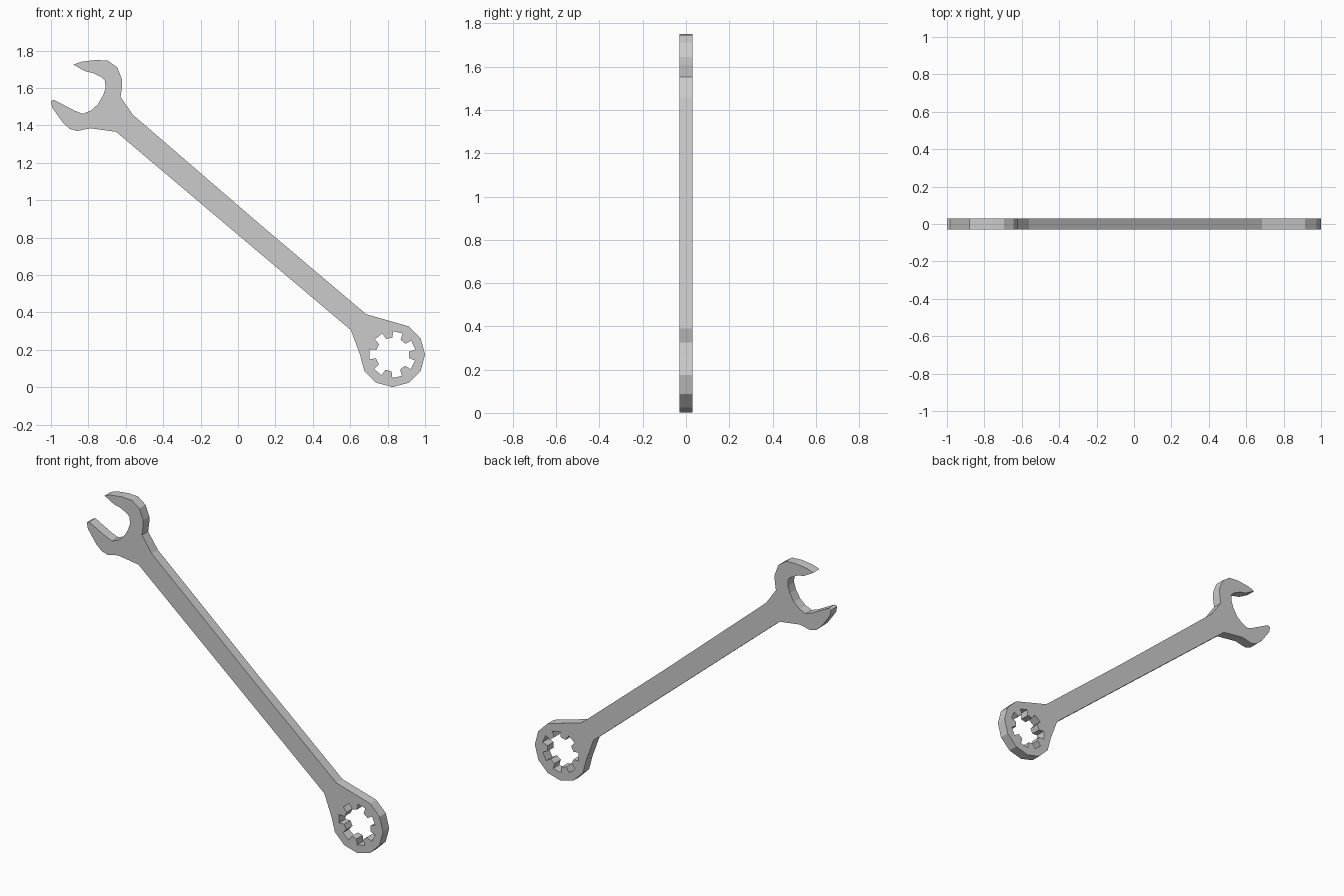
import bpy
from math import sin, cos, radians, pi

if "Cube" in bpy.data.objects:
    bpy.data.objects.remove(bpy.data.objects["Cube"])

HALF_THICKNESS = 0.03
RING_CENTRE = (0.826, 0.175)


def polar(radius, degrees):
    a = radians(degrees)
    return (RING_CENTRE[0] + radius * cos(a), RING_CENTRE[1] + radius * sin(a))


def add_loop(curve, points):
    spline = curve.splines.new('POLY')
    spline.points.add(len(points) - 1)
    for p, (x, z) in zip(spline.points, points):
        p.co = (x, z, 0, 1)
    spline.use_cyclic_u = True


# open jaw: outer back, from upper tip round to the handle
jaw_top = [(-0.88, 1.725), (-0.84, 1.74), (-0.76, 1.75), (-0.695, 1.746),
           (-0.645, 1.71), (-0.62, 1.645), (-0.62, 1.61), (-0.628, 1.552)]
# handle edges, slightly waisted
handle_top = [(-0.562, 1.457), (0.128, 0.862), (0.685, 0.391)]
handle_bottom = [(0.604, 0.305), (-0.652, 1.366)]
# ring end: part of a twelve-sided circle
ring = [polar(0.174, a) for a in range(60, -181, -30)]
# open jaw: lower prong, then the mouth back to the upper tip
jaw_bottom = [(-0.79, 1.385), (-0.86, 1.37), (-0.9, 1.382), (-0.936, 1.414),
              (-0.993, 1.494), (-1.0, 1.53), (-0.984, 1.537)]
mouth = [(-0.872, 1.478), (-0.829, 1.462), (-0.786, 1.48), (-0.75, 1.512),
         (-0.722, 1.559), (-0.709, 1.598), (-0.711, 1.64), (-0.733, 1.66),
         (-0.775, 1.68), (-0.818, 1.69)]

# toothed hole: seven notches round the ring
hole = []
for i in range(7):
    a = 76 + i * 360 / 7
    hole += [polar(0.09, a - 15), polar(0.125, a - 12),
             polar(0.125, a + 12), polar(0.09, a + 15)]

# wrench: filled, extruded profile turned upright
curve = bpy.data.curves.new("wrench_profile", 'CURVE')
curve.dimensions = '2D'
curve.fill_mode = 'BOTH'
curve.extrude = HALF_THICKNESS
add_loop(curve, jaw_top + handle_top + ring + handle_bottom + jaw_bottom + mouth)
add_loop(curve, hole)
wrench = bpy.data.objects.new("wrench", curve)
wrench.rotation_euler.x = pi / 2
bpy.context.collection.objects.link(wrench)

# make it a flat-shaded mesh with welded edges
bpy.context.view_layer.objects.active = wrench
wrench.select_set(True)
bpy.ops.object.convert(target='MESH')
bpy.ops.object.mode_set(mode='EDIT')
bpy.ops.mesh.select_all(action='SELECT')
bpy.ops.mesh.remove_doubles(threshold=0.0005)
bpy.ops.mesh.normals_make_consistent(inside=False)
bpy.ops.object.mode_set(mode='OBJECT')
bpy.ops.object.shade_flat()
